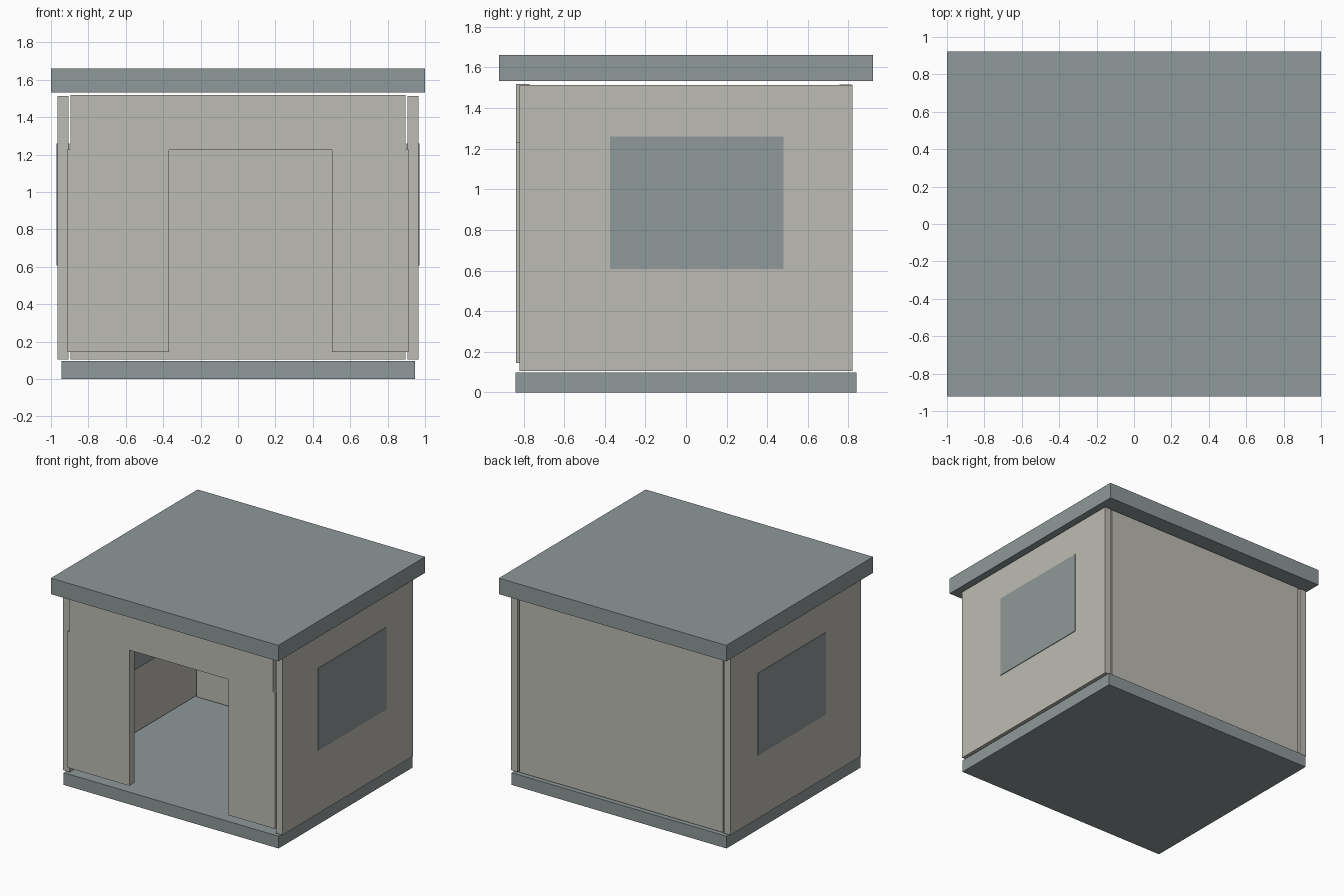
import bpy
import bmesh

if "Cube" in bpy.data.objects:
    bpy.data.objects.remove(bpy.data.objects["Cube"])


def material(name, rgb):
    mat = bpy.data.materials.new(name)
    mat.diffuse_color = (*rgb, 1.0)
    mat.use_nodes = True
    mat.node_tree.nodes["Principled BSDF"].inputs["Base Color"].default_value = mat.diffuse_color
    return mat


GREY = material("slate_grey", (0.275, 0.314, 0.319))
BEIGE = material("warm_beige", (0.503, 0.497, 0.451))


def finish(name, bm, mat):
    bmesh.ops.recalc_face_normals(bm, faces=bm.faces[:])
    mesh = bpy.data.meshes.new(name)
    bm.to_mesh(mesh)
    bm.free()
    mesh.materials.append(mat)
    obj = bpy.data.objects.new(name, mesh)
    bpy.context.collection.objects.link(obj)
    return obj


def box(name, x, y, z, mat):
    """Box from (min, max) ranges on each axis."""
    bm = bmesh.new()
    bmesh.ops.create_cube(bm, size=1)
    for v in bm.verts:
        v.co = [r[0] if c < 0 else r[1] for c, r in zip(v.co, (x, y, z))]
    return finish(name, bm, mat)


def panel(name, outline, y0, y1, mat):
    """Extrude an (x, z) outline from y0 to y1."""
    bm = bmesh.new()
    face = bm.faces.new([bm.verts.new((x, y0, z)) for x, z in outline])
    out = bmesh.ops.extrude_face_region(bm, geom=[face])
    moved = [g for g in out["geom"] if isinstance(g, bmesh.types.BMVert)]
    bmesh.ops.translate(bm, verts=moved, vec=(0, y1 - y0, 0))
    return finish(name, bm, mat)


# Floor slab and flat overhanging roof
box("base", (-0.945, 0.945), (-0.84, 0.84), (0, 0.097), GREY)
box("roof", (-1, 1), (-0.922, 0.922), (1.533, 1.66), GREY)

# Side walls, each with a window pane standing slightly proud on both faces
for side, s in (("left", -1), ("right", 1)):
    box(side + "_wall", sorted((s * 0.907, s * 0.965)), (-0.82, 0.82),
        (0.104, 1.514), BEIGE)
    box(side + "_window", sorted((s * 0.900, s * 0.970)), (-0.375, 0.48),
        (0.607, 1.26), GREY)

# Back wall between the side walls
box("back_wall", (-0.895, 0.895), (0.757, 0.815), (0.104, 1.516), BEIGE)

# Front wall: narrow lintel, wider legs and an off-centre doorway
panel("front_wall", [
    (-0.912, 0.145), (-0.37, 0.145), (-0.37, 1.224), (0.502, 1.224),
    (0.502, 0.145), (0.912, 0.145), (0.912, 1.23), (0.895, 1.23),
    (0.895, 1.519), (-0.895, 1.519), (-0.895, 1.23), (-0.912, 1.23),
], -0.837, -0.77, BEIGE)
